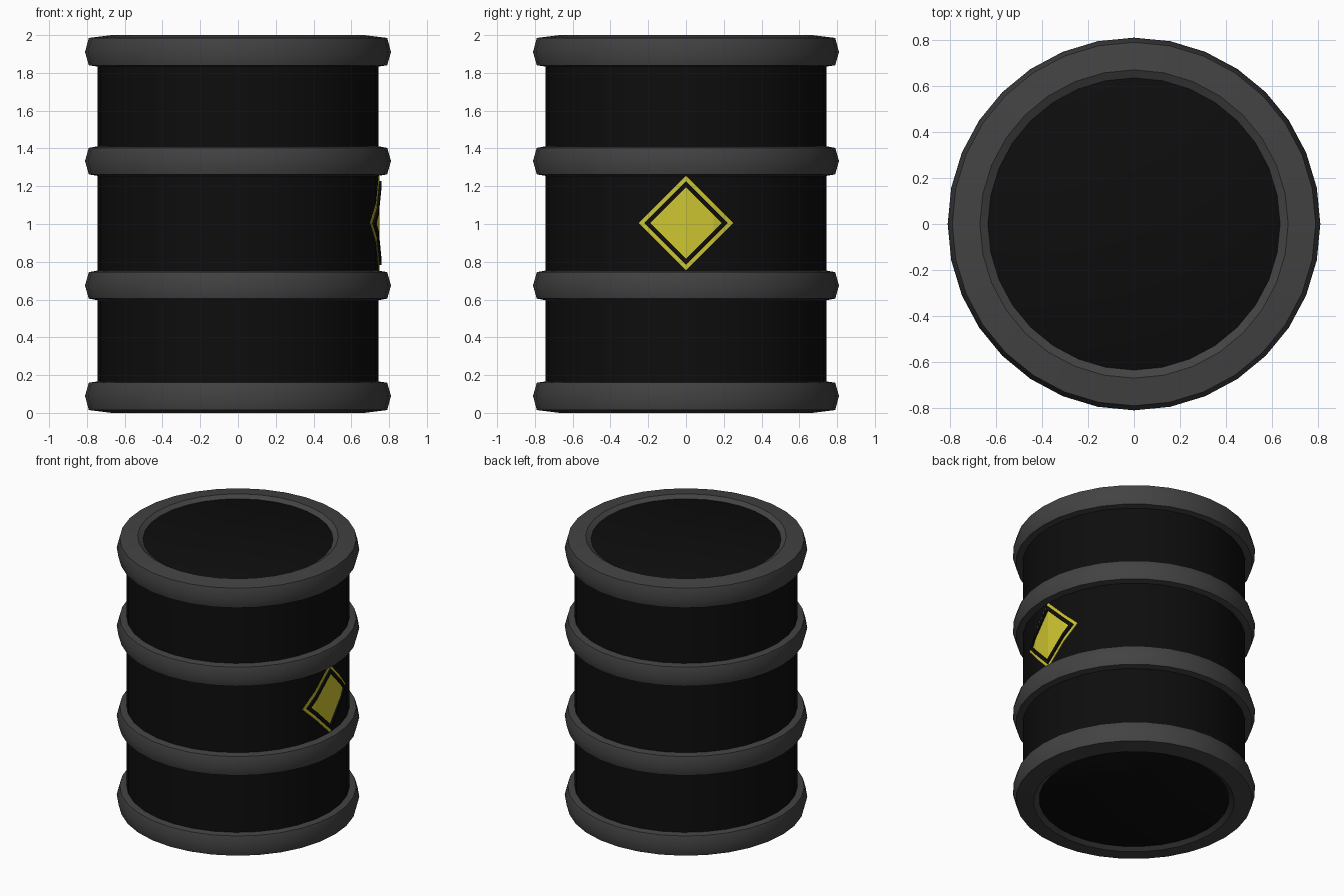
import bpy, bmesh, math

if "Cube" in bpy.data.objects:
    bpy.data.objects.remove(bpy.data.objects["Cube"])

SIDES = 32
R = 0.745  # drum wall radius


def material(name, rgb):
    m = bpy.data.materials.new(name)
    m.diffuse_color = (*rgb, 1)
    m.use_nodes = True
    m.node_tree.nodes["Principled BSDF"].inputs["Base Color"].default_value = m.diffuse_color
    return m


BLACK = material("drum black", (0.004, 0.004, 0.004))
GREY = material("ring grey", (0.055, 0.055, 0.055))
YELLOW = material("sign yellow", (0.62, 0.56, 0.03))


def finish(bm, name, mat, smooth=True):
    bmesh.ops.recalc_face_normals(bm, faces=bm.faces)
    me = bpy.data.meshes.new(name)
    bm.to_mesh(me)
    bm.free()
    me.materials.append(mat)
    ob = bpy.data.objects.new(name, me)
    bpy.context.collection.objects.link(ob)
    if smooth:
        bpy.ops.object.select_all(action='DESELECT')
        ob.select_set(True)
        bpy.context.view_layer.objects.active = ob
        bpy.ops.object.shade_smooth_by_angle(angle=math.radians(35))
    return ob


def lathe(name, profile, mat, closed):
    """Spin an (r, z) profile around z."""
    bm = bmesh.new()
    vs = [bm.verts.new((r, 0, z)) for r, z in profile]
    es = [bm.edges.new(p) for p in zip(vs, vs[1:])]
    if closed:
        es.append(bm.edges.new((vs[-1], vs[0])))
    bmesh.ops.spin(bm, geom=vs + es, cent=(0, 0, 0), axis=(0, 0, 1),
                   angle=2 * math.pi, steps=SIDES)
    bmesh.ops.remove_doubles(bm, verts=bm.verts, dist=1e-4)
    return finish(bm, name, mat)


# Drum wall with recessed lid and base
lathe("drum_body", [(0, 0.02), (0.64, 0.02), (R, 0.08), (R, 1.92),
                    (0.64, 1.98), (0, 1.98)], BLACK, False)

# Two middle hoops
for name, z in (("lower_hoop", 0.675), ("upper_hoop", 1.333)):
    lathe(name, [(0.73, z - 0.078), (R, z - 0.078), (0.79, z - 0.07), (0.81, z),
                 (0.79, z + 0.07), (R, z + 0.078), (0.73, z + 0.078)], GREY, True)

# End rims, the bottom one mirrored from the top one
rim = [(0.73, 1.832), (0.79, 1.84), (0.81, 1.91), (0.79, 1.985), (0.67, 2.0),
       (0.635, 1.98), (0.635, 1.95)]
lathe("top_rim", rim, GREY, True)
lathe("bottom_rim", [(r, 2 - z) for r, z in rim], GREY, True)


# Warning sign wrapped on the +x side of the faceted wall
CUTS = [R * math.sin(2 * math.pi * i / SIDES) for i in range(-2, 3)]


def wall_x(y):
    step = 2 * math.pi / SIDES
    a = abs(math.asin(y / R))
    mid = (math.floor(a / step + 1e-6) + 0.5) * step
    return (R * math.cos(step / 2) - abs(y) * math.sin(mid)) / math.cos(mid)


def sign_part(name, outer, inner, lift, mat):
    bm = bmesh.new()
    corners = ((1, 0), (0, 1), (-1, 0), (0, -1))

    def diamond(h):
        return [bm.verts.new((0, h * y, 1.005 + h * z)) for y, z in corners]
    o = diamond(outer)
    if inner:
        n = diamond(inner)
        for i in range(4):
            j = (i + 1) % 4
            bm.faces.new((o[i], o[j], n[j], n[i]))
    else:
        bm.faces.new(o)
    for y in CUTS:
        bmesh.ops.bisect_plane(bm, geom=bm.verts[:] + bm.edges[:] + bm.faces[:],
                               plane_co=(0, y, 0), plane_no=(0, 1, 0), dist=1e-5)
    # Extrude a thin shell, then bend both skins to the wall
    ext = bmesh.ops.extrude_face_region(bm, geom=bm.faces[:], use_keep_orig=True)
    top = {g for g in ext["geom"] if isinstance(g, bmesh.types.BMVert)}
    for v in bm.verts:
        v.co.x = wall_x(v.co.y) + (lift if v in top else -0.003)
    return finish(bm, name, mat, False)


sign_part("sign_plate", 0.25, 0, 0.004, YELLOW)
sign_part("sign_border", 0.222, 0.19, 0.015, BLACK)
